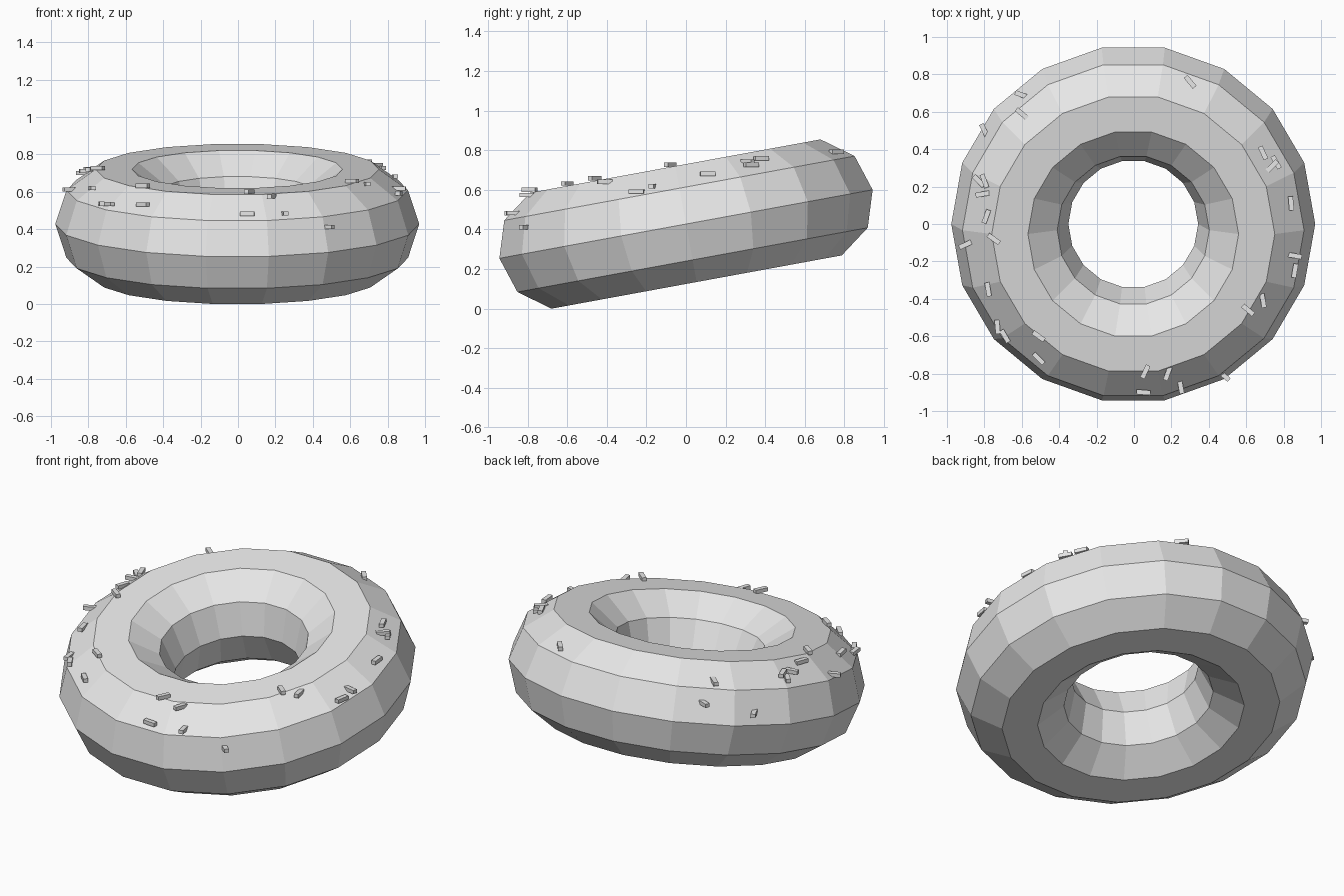
import bpy
import bmesh
from math import radians
from mathutils import Matrix, Vector
from mathutils.bvhtree import BVHTree

cube = bpy.data.objects.get("Cube")
if cube:
    bpy.data.objects.remove(cube, do_unlink=True)


def make_material(name, colour):
    material = bpy.data.materials.new(name)
    material.use_nodes = True
    material.diffuse_color = colour
    shader = next(n for n in material.node_tree.nodes if n.type == 'BSDF_PRINCIPLED')
    shader.inputs["Base Color"].default_value = colour
    return material


light_grey = make_material("light grey", (0.8, 0.8, 0.8, 1))

# Faceted ring, tipped up at the back
bpy.ops.mesh.primitive_torus_add(
    major_segments=18, minor_segments=10,
    major_radius=0.66, minor_radius=0.313)
ring = bpy.context.object
ring.name = "dough_ring"
ring.data.name = "dough_ring"
ring.data.transform(Matrix.Translation((-0.004, 0, 0.428)) @ Matrix.Rotation(radians(10.4), 4, 'X'))
ring.data.materials.append(light_grey)
lowest = min(v.co.z for v in ring.data.vertices)
ring.data.transform(Matrix.Translation((0, 0, -lowest)))
ring.data.shade_flat()

# Surface lookup for resting the sprinkles on the ring
bm = bmesh.new()
bm.from_mesh(ring.data)
surface = BVHTree.FromBMesh(bm)
bm.free()

# One small bar, shared by all sprinkles
bar = bpy.data.meshes.new("sprinkle")
bm = bmesh.new()
bmesh.ops.create_cube(bm, size=1)
bmesh.ops.scale(bm, vec=(0.075, 0.026, 0.022), verts=bm.verts)
bm.to_mesh(bar)
bm.free()
bar.materials.append(light_grey)

# Sprinkles: x and y in hundredths, then heading in degrees
placements = [
    (30, 76, -50), (-60, 69, -20), (-60, 59, -40), (-80, 50, -65),
    (-83, 23, -45), (-80, 23, -70), (-81, 16, 10), (-79, 4, 70),
    (-75, -8, -35), (-96, -10, -20), (-90, -11, 25), (-78, -35, -80),
    (-73, -55, -85), (-69, -60, -60), (-51, -60, -35), (-51, -72, -45),
    (6, -79, 65), (18, -80, 70), (25, -87, -80), (5, -90, -5),
    (48, -81, -40), (61, -46, -40), (69, -41, -80), (86, -25, 80),
    (86, -17, -10), (84, 11, -85), (69, 38, -65), (76, 33, -60),
    (74, 31, 45), (96, -6, -15),
]
down = Vector((0, 0, -1))
for x, y, heading in placements:
    point, normal, face, distance = surface.ray_cast(Vector((x / 100, y / 100, 2)), down)
    if point is None:
        continue
    sprinkle = bpy.data.objects.new("sprinkle", bar)
    sprinkle.location = point + Vector((0, 0, 0.012 / max(normal.z, 0.3)))
    sprinkle.rotation_euler.z = radians(heading)
    bpy.context.collection.objects.link(sprinkle)
